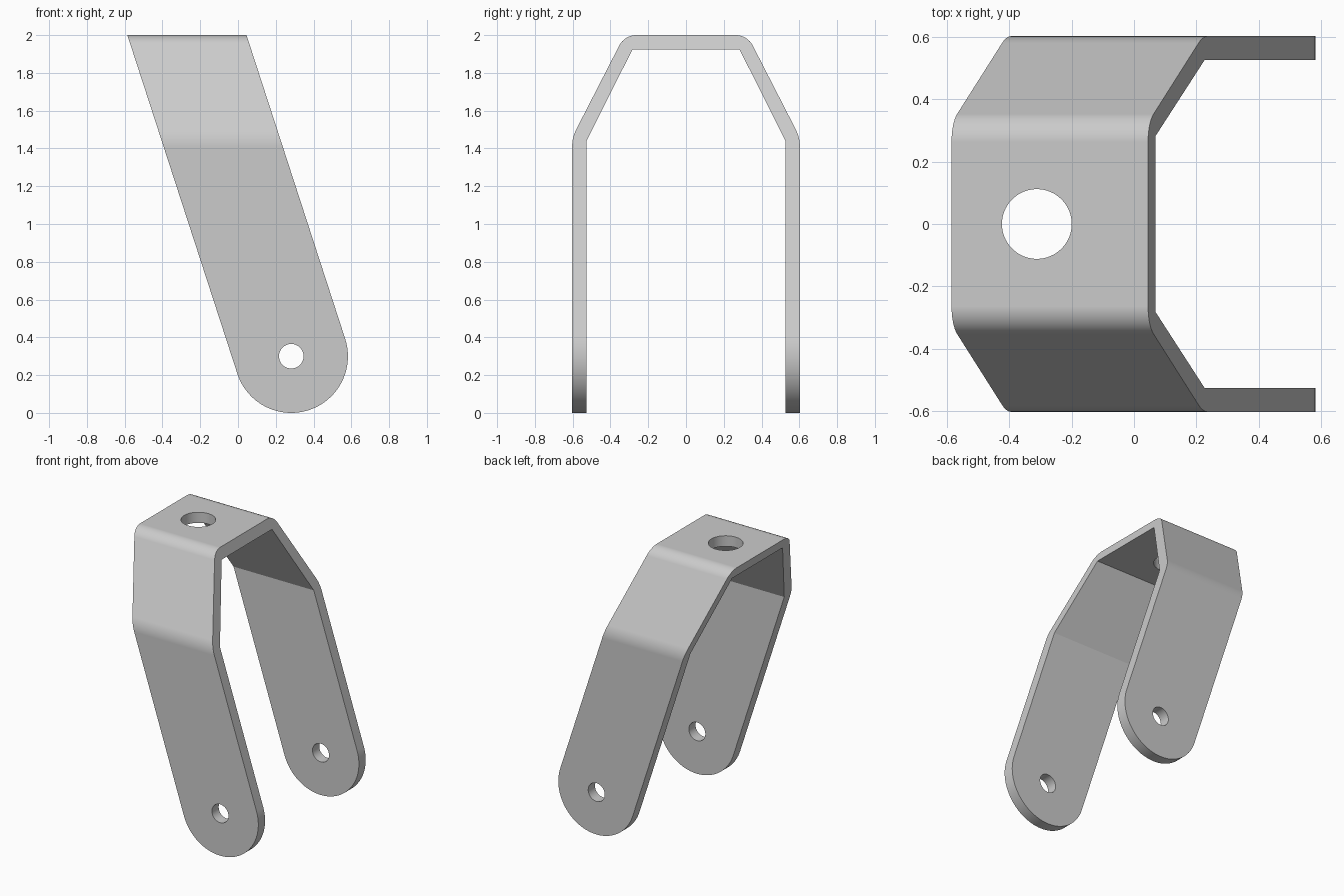
import bpy, bmesh, math
from mathutils import Vector

if "Cube" in bpy.data.objects:
    bpy.data.objects.remove(bpy.data.objects["Cube"])

TILT = math.radians(18)        # backward lean of the fork
PIN = Vector((0.282, 0.30))    # pivot centre in x, z
END_R = 0.30                   # rounded leg end
REACH = 1.5

steel = bpy.data.materials.new("grey_steel")
steel.use_nodes = True
steel.diffuse_color = (0.6, 0.6, 0.6, 1)
steel.node_tree.nodes["Principled BSDF"].inputs["Base Color"].default_value = (0.6, 0.6, 0.6, 1)


def prism(name, points, direction):
    """Closed outline extruded along a direction into a solid."""
    bm = bmesh.new()
    face = bm.faces.new([bm.verts.new(p) for p in points])
    out = bmesh.ops.extrude_face_region(bm, geom=[face])
    moved = [v for v in out["geom"] if isinstance(v, bmesh.types.BMVert)]
    bmesh.ops.translate(bm, verts=moved, vec=direction)
    bmesh.ops.recalc_face_normals(bm, faces=bm.faces)
    mesh = bpy.data.meshes.new(name)
    bm.to_mesh(mesh)
    bm.free()
    obj = bpy.data.objects.new(name, mesh)
    bpy.context.collection.objects.link(obj)
    mesh.materials.append(steel)
    return obj


def fillet(before, corner, after, radius, steps=8):
    """Arc of points that rounds one corner."""
    before, corner, after = map(Vector, (before, corner, after))
    a, b = (before - corner).normalized(), (after - corner).normalized()
    half = a.angle(b) / 2
    centre = corner + (a + b).normalized() * radius / math.sin(half)
    reach = radius / math.tan(half)
    start, end = corner + a * reach - centre, corner + b * reach - centre
    return [centre + start.lerp(end, i / steps).normalized() * radius
            for i in range(steps + 1)]


def cut(target, tool, operation):
    mod = target.modifiers.new(operation, "BOOLEAN")
    mod.operation, mod.object, mod.solver = operation, tool, "EXACT"
    bpy.context.view_layer.objects.active = target
    bpy.ops.object.modifier_apply(modifier=mod.name)
    bpy.data.objects.remove(tool)


def drill(target, centre, radius, along_y):
    bpy.ops.mesh.primitive_cylinder_add(
        vertices=64, radius=radius, depth=REACH, location=centre,
        rotation=(math.pi / 2 if along_y else 0, 0, 0))
    tool = bpy.context.object
    tool.data.materials.append(steel)
    cut(target, tool, "DIFFERENCE")


# Bent strap profile: outer side has rounded bends, inner side is crisp
foot, bend, crown, mid = [(0.603, -0.1), (0.603, 1.458), (0.325, 2.0), (0, 2.0)]
outer = [Vector(foot)] + fillet(foot, bend, crown, 0.2) + fillet(bend, crown, mid, 0.1)
inner = [(0.283, 1.925), (0.527, 1.44), (0.527, -0.1)]
half = [(p.x, p.y) for p in outer]
loop = half + [(-y, z) for y, z in reversed(half)]
loop += [(-y, z) for y, z in reversed(inner)] + inner
fork = prism("fork_bracket", [(-REACH, y, z) for y, z in loop], (2 * REACH, 0, 0))

# Leaning side outline with a round lower end
arc = [math.pi + TILT + math.pi * i / 48 for i in range(49)]
outline = [PIN + END_R * Vector((math.cos(a), math.sin(a))) for a in arc]
lean = Vector((-math.sin(TILT), math.cos(TILT))) * 2.2
outline += [outline[-1] + lean, outline[0] + lean]
blade = prism("side_outline", [(p.x, -1, p.y) for p in outline], (0, 2, 0))
cut(fork, blade, "INTERSECT")

# Axle holes through both legs and the mounting hole in the crown
drill(fork, (PIN.x, 0, PIN.y), 0.065, True)
drill(fork, (-0.312, 0, 2), 0.112, False)

# Smooth rounded bends, crisp edges elsewhere
bpy.ops.object.select_all(action="DESELECT")
fork.select_set(True)
bpy.context.view_layer.objects.active = fork
bpy.ops.object.shade_smooth_by_angle(angle=math.radians(20))
weighted = fork.modifiers.new("flat_face_normals", "WEIGHTED_NORMAL")
weighted.keep_sharp = True
